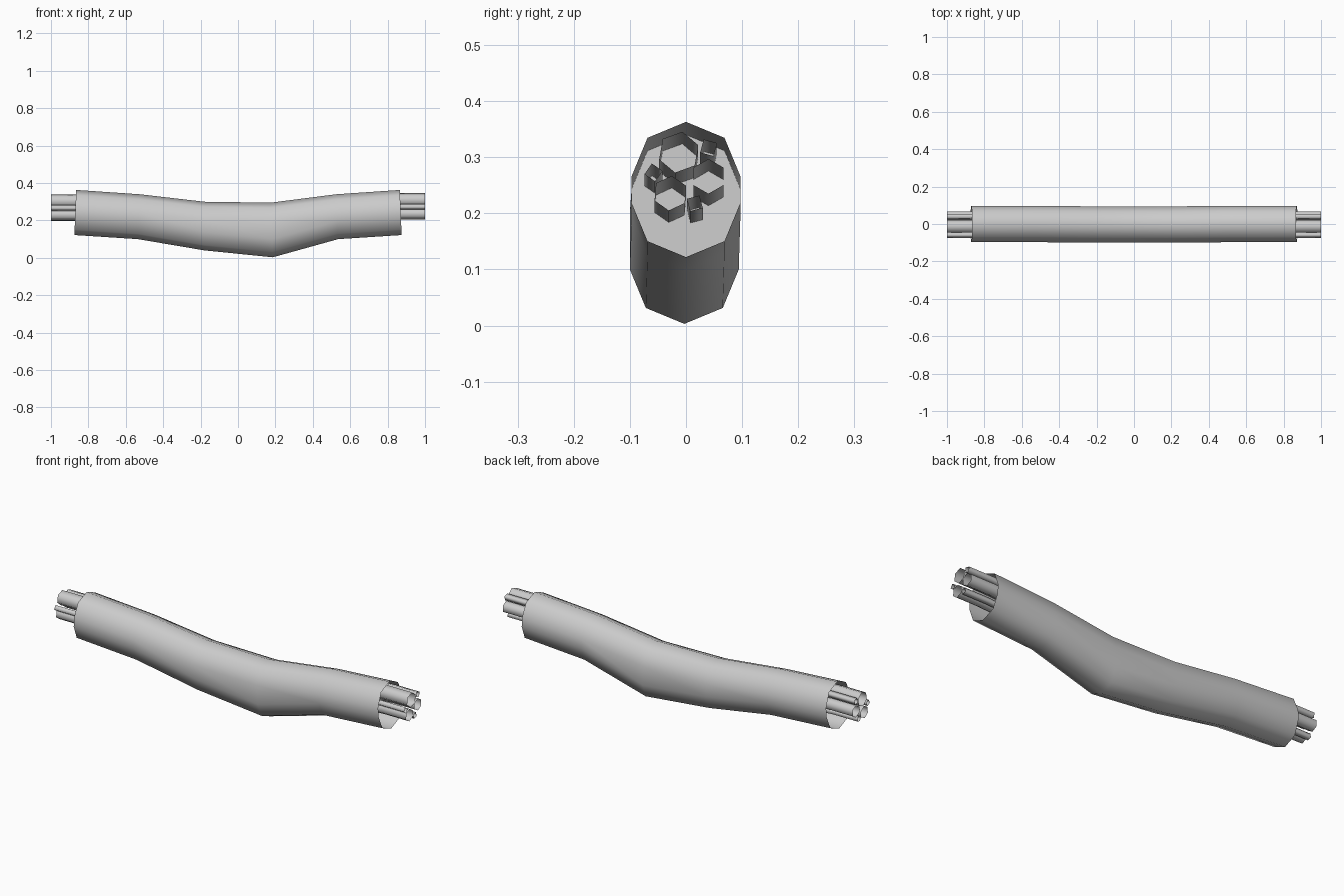
import bpy
import bmesh
from math import cos, sin, pi, radians

old = bpy.data.objects.get("Cube")
if old:
    bpy.data.objects.remove(old, do_unlink=True)

grey = bpy.data.materials.new("plain_grey")
grey.use_nodes = True
grey.diffuse_color = (0.6, 0.6, 0.6, 1)
grey.node_tree.nodes["Principled BSDF"].inputs["Base Color"].default_value = (0.6, 0.6, 0.6, 1)


def loft(name, rings, walls=()):
    """Skin a row of rings into an open tube; walls lists rings to fill."""
    bm = bmesh.new()
    loops = [[bm.verts.new(p) for p in ring] for ring in rings]
    n = len(rings[0])
    for a, b in zip(loops, loops[1:]):
        for i in range(n):
            j = (i + 1) % n
            bm.faces.new((a[i], a[j], b[j], b[i]))
    bmesh.ops.recalc_face_normals(bm, faces=bm.faces)
    for w in walls:
        bm.faces.new([bm.verts.new(v.co) for v in loops[w]])
    mesh = bpy.data.meshes.new(name)
    bm.to_mesh(mesh)
    bm.free()
    mesh.materials.append(grey)
    for p in mesh.polygons:
        p.use_smooth = True
    obj = bpy.data.objects.new(name, mesh)
    bpy.context.collection.objects.link(obj)
    return obj


# Casing: octagon split at its sides into a taller ten-sided section
R = 0.097


def casing_ring(x, top, bottom, lean, shift):
    ring = []
    for half, centre in ((0, top - R), (1, bottom + R)):
        for k in range(5):
            a = half * pi + k * pi / 4
            z = centre + R * sin(a)
            ring.append((x + lean * (z - (top + bottom) / 2), R * cos(a) + shift, z))
    return ring


# x, top, bottom, lean, sideways shift
stations = [
    (-0.87, 0.363, 0.122, 0.04, 0),
    (-0.53, 0.34, 0.10, 0.04, 0),
    (-0.18, 0.30, 0.04, 0, -0.003),
    (0.18, 0.295, 0.003, -0.04, -0.003),
    (0.53, 0.34, 0.10, -0.04, 0),
    (0.87, 0.363, 0.122, -0.04, 0),
]
loft("casing", [casing_ring(*s) for s in stations], walls=(1, 4))

# Inner wires: y, z, radius, sides, turn in degrees
wires = [
    (-0.013, 0.309, 0.037, 6, 20),
    (-0.028, 0.236, 0.031, 6, 25),
    (0.040, 0.266, 0.031, 6, 30),
    (-0.058, 0.273, 0.016, 4, 10),
    (0.040, 0.317, 0.017, 4, 30),
    (0.016, 0.218, 0.016, 4, 60),
]


def wire_ring(x, y, z, r, sides, turn):
    angles = [radians(turn) + 2 * pi * k / sides for k in range(sides)]
    return [(x, y + r * cos(a), z + r * sin(a)) for a in angles]


for side, label in ((1, "left"), (-1, "right")):
    for i, (y, z, r, sides, turn) in enumerate(wires, 1):
        z -= 0.006 if side < 0 else 0
        path = [(0.52, z - 0.022), (0.86, z), (1.0, z)]
        rings = [wire_ring(side * x, y, h, r, sides, turn) for x, h in path]
        loft(f"{label}_wire_{i}", rings)
